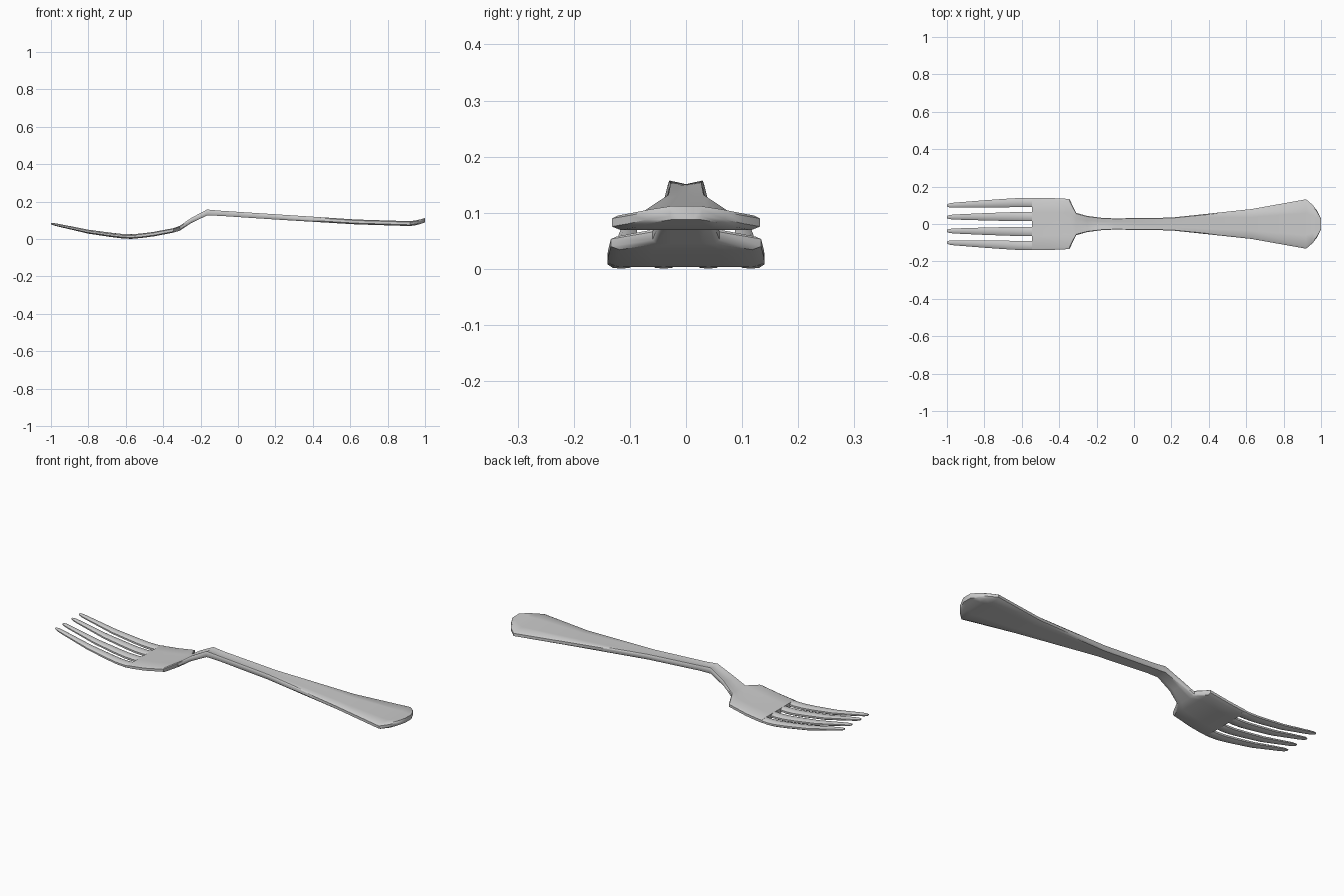
import bpy, bmesh, math

if "Cube" in bpy.data.objects:
    bpy.data.objects.remove(bpy.data.objects["Cube"])

# side-view centre line of the whole fork (x, z)
SPINE = [(-1, .082), (-.8, .039), (-.68, .022), (-.62, .015), (-.57, .013),
         (-.52, .017), (-.45, .026), (-.345, .046), (-.31, .058), (-.25, .099),
         (-.165, .142), (.2, .118), (.63, .091), (.92, .082), (.96, .088), (1, .1)]


def spine_z(x):
    for (x0, z0), (x1, z1) in zip(SPINE, SPINE[1:]):
        if x <= x1:
            return z0 + (z1 - z0) * (x - x0) / (x1 - x0)
    return SPINE[-1][1]


def loft(name, sections, profile):
    """Skin rings along x; section = (x, y centre, half width, half thickness, top dish)."""
    bm = bmesh.new()
    rings = []
    for x, yc, w, t, dish in sections:
        ring = []
        for u, v in profile:
            drop = dish * (1 - abs(u)) if v > 0 else 0
            ring.append(bm.verts.new((x, yc + u * w, spine_z(x) + v * t - drop)))
        rings.append(ring)
    n = len(profile)
    for a, b in zip(rings, rings[1:]):
        for i in range(n):
            bm.faces.new((a[i], a[(i + 1) % n], b[(i + 1) % n], b[i]))
    bm.faces.new(rings[0])
    bm.faces.new(rings[-1])
    bmesh.ops.recalc_face_normals(bm, faces=bm.faces)
    me = bpy.data.meshes.new(name)
    bm.to_mesh(me)
    bm.free()
    ob = bpy.data.objects.new(name, me)
    bpy.context.collection.objects.link(ob)
    bpy.ops.object.select_all(action='DESELECT')
    ob.select_set(True)
    bpy.context.view_layer.objects.active = ob
    bpy.ops.object.shade_smooth_by_angle(angle=math.radians(40))
    return ob


# flat bar profile with softened rims, and a rounded profile for the tines
BAR = [(-1, -.5), (-.88, -1), (-.45, -1), (0, -1), (.45, -1), (.88, -1), (1, -.5),
       (1, .6), (.92, 1), (.45, 1), (0, 1), (-.45, 1), (-.92, 1), (-1, .6)]
ROUND = [(-1, -.4), (-.6, -.9), (0, -1), (.6, -.9), (1, -.4),
         (1, .4), (.6, .9), (0, 1), (-.6, .9), (-1, .4)]

# head plate, neck and flared handle in one piece
loft("handle_and_head", [
    (-.545, 0, .140, .012, 0), (-.52, 0, .140, .012, 0), (-.45, 0, .139, .012, 0),
    (-.345, 0, .134, .012, .003), (-.31, 0, .060, .013, .004),
    (-.25, 0, .043, .014, .006), (-.165, 0, .032, .016, .007),
    (-.10, 0, .030, .014, .003), (.2, 0, .034, .014, 0),
    (.63, 0, .080, .013, 0), (.92, 0, .132, .013, 0),
    (.955, 0, .102, .013, 0), (.98, 0, .070, .012, 0), (1, 0, .028, .012, 0)], BAR)

# four tapering tines
for side, tag in ((-1, "front"), (1, "back")):
    for kind, y0, y1 in (("outer", .1155, .099), ("inner", .040, .037)):
        sections = []
        for x, w, t in ((-.535, .0245, .0118), (-.57, .0245, .0125), (-.62, .024, .012),
                        (-.68, .023, .0115), (-.8, .0195, .0105), (-.96, .0135, .0075),
                        (-.985, .011, .0065), (-1, .006, .004)):
            f = max(0, (-.6 - x) / .4)
            sections.append((x, side * (y0 + (y1 - y0) * f), w, t, 0))
        loft(f"{tag}_{kind}_tine", sections, ROUND)
